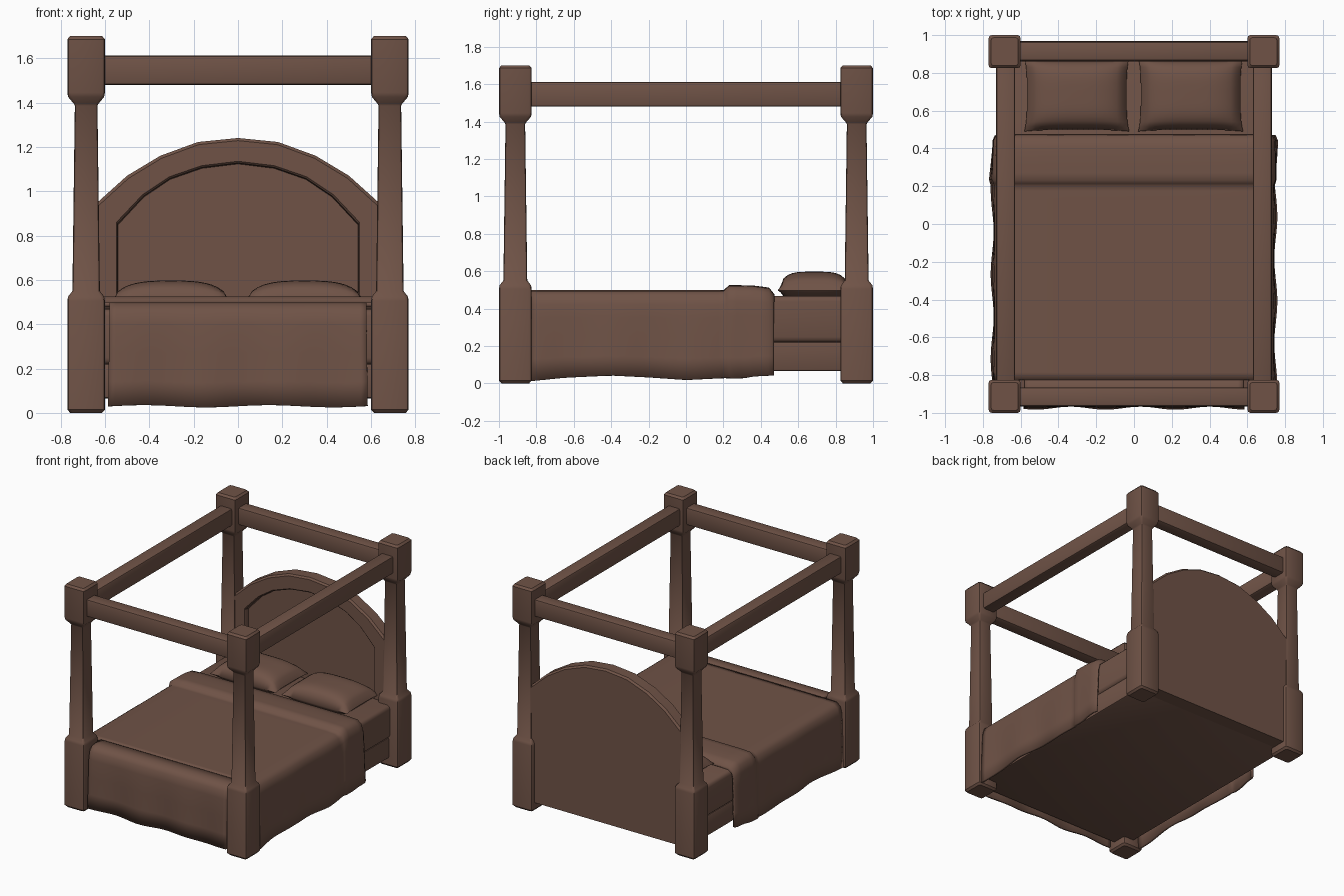
import bpy, bmesh, math

if "Cube" in bpy.data.objects:
    bpy.data.objects.remove(bpy.data.objects["Cube"])

wood = bpy.data.materials.new("warm brown")
wood.diffuse_color = (0.16, 0.086, 0.062, 1)
wood.use_nodes = True
wood.node_tree.nodes["Principled BSDF"].inputs["Base Color"].default_value = wood.diffuse_color


def finish(name, bm, angle=35):
    bmesh.ops.recalc_face_normals(bm, faces=bm.faces)
    me = bpy.data.meshes.new(name)
    bm.to_mesh(me)
    bm.free()
    me.materials.append(wood)
    ob = bpy.data.objects.new(name, me)
    bpy.context.collection.objects.link(ob)
    bpy.ops.object.select_all(action='DESELECT')
    ob.select_set(True)
    bpy.context.view_layer.objects.active = ob
    bpy.ops.object.shade_smooth_by_angle(angle=math.radians(angle))
    return ob


def box(name, x0, x1, y0, y1, z0, z1, bevel=0.012, segments=2):
    bm = bmesh.new()
    bmesh.ops.create_cube(bm, size=1)
    for v in bm.verts:
        v.co = (x0 + (v.co.x + .5) * (x1 - x0),
                y0 + (v.co.y + .5) * (y1 - y0),
                z0 + (v.co.z + .5) * (z1 - z0))
    bmesh.ops.bevel(bm, geom=bm.edges[:], offset=bevel, segments=segments,
                    profile=0.5, affect='EDGES')
    return finish(name, bm)


def lerp_table(table, t):
    for (a, fa), (b, fb) in zip(table, table[1:]):
        if t <= b:
            return fa + (fb - fa) * max(0, (t - a) / (b - a))
    return table[-1][1]


def sheet(name, rows, thickness=0.018):
    """Cloth strip from rows of points, thickened."""
    bm = bmesh.new()
    grid = [[bm.verts.new(p) for p in row] for row in rows]
    for r0, r1 in zip(grid, grid[1:]):
        for i in range(len(r0) - 1):
            bm.faces.new((r0[i], r0[i + 1], r1[i + 1], r1[i]))
    ob = finish(name, bm, 50)
    mod = ob.modifiers.new("thickness", 'SOLIDIFY')
    mod.thickness = thickness
    mod.offset = 0
    return ob


# Four posts: square blocks at foot and top, tapering shaft between
POST = [(0.072, 0), (0.085, 0.015), (0.085, 0.505), (0.081, 0.525), (0.062, 0.55),
        (0.051, 1.385), (0.056, 1.395), (0.081, 1.425), (0.085, 1.445),
        (0.085, 1.685), (0.072, 1.70)]
for sx, side in ((-1, "left"), (1, "right")):
    for sy, end in ((-1, "front"), (1, "back")):
        bm = bmesh.new()
        rings = []
        for h, z in POST:
            c = h * 0.8
            m = h * 0.945
            pts = [(h, -c), (h, c), (m, m), (c, h), (-c, h), (-m, m),
                   (-h, c), (-h, -c), (-m, -m), (-c, -h), (c, -h), (m, -m)]
            rings.append([bm.verts.new((sx * 0.685 + x, sy * 0.9125 + y * 1.03, z))
                          for x, y in pts])
        for a, b in zip(rings, rings[1:]):
            for i in range(12):
                j = (i + 1) % 12
                bm.faces.new((a[i], a[j], b[j], b[i]))
        bm.faces.new(rings[0])
        bm.faces.new(rings[-1])
        finish(f"{end}_{side}_post", bm, 40)

# Canopy rails
for s, name in ((-1, "left"), (1, "right")):
    box(name + "_canopy_rail", s * 0.68 - 0.05, s * 0.68 + 0.05, -0.88, 0.88, 1.48, 1.612)
for s, name in ((-1, "front"), (1, "back")):
    box(name + "_canopy_rail", -0.66, 0.66, s * 0.915 - 0.05, s * 0.915 + 0.05, 1.48, 1.612)

# Headboard: faceted arch with raised frame around a sunken panel
OUTER = [(0.65, 0.065), (0.65, 0.935), (0.50, 1.07), (0.35, 1.16), (0.18, 1.222)]
INNER = [(0.548, 0.20), (0.548, 0.86), (0.43, 0.985), (0.31, 1.065), (0.165, 1.115)]


def arch(half, top, y, shrink=0.0):
    pts = half + [(0, top)] + [(-x, z) for x, z in reversed(half)]
    return [(x * (1 - shrink), y, z - (shrink if z > 0.3 else 0)) for x, z in pts]


bm = bmesh.new()
layers = [arch(OUTER, 1.24, 0.968, 0.012), arch(OUTER, 1.24, 0.955),
          arch(OUTER, 1.24, 0.872), arch(OUTER, 1.24, 0.86, 0.012),
          arch(INNER, 1.135, 0.86), arch(INNER, 1.135, 0.868, 0.008),
          arch(INNER, 1.135, 0.90, 0.012)]
loops = [[bm.verts.new(p) for p in layer] for layer in layers]
for a, b in zip(loops, loops[1:]):
    for i in range(len(a)):
        j = (i + 1) % len(a)
        bm.faces.new((a[i], a[j], b[j], b[i]))
bm.faces.new(loops[0])
bm.faces.new(loops[-1])
finish("headboard", bm, 30)

# Bed base and mattress
box("bed_base", -0.695, 0.695, -0.945, 0.88, 0.065, 0.222)
box("mattress", -0.705, 0.705, -0.935, 0.88, 0.218, 0.468, 0.03, 3)

# Blanket over the bed, draped down both sides, with a raised folded band near the pillows
HALF = [(0.742, 0.03), (0.738, 0.14), (0.736, 0.25), (0.733, 0.35), (0.730, 0.42),
        (0.718, 0.465), (0.69, 0.486), (0.62, 0.489), (0.35, 0.49)]
PROFILE = [(-x, z) for x, z in HALF] + [(0, 0.49)] + HALF[::-1]
LIFT = [(-1, 0), (0.205, 0), (0.235, 0.027), (0.36, 0.024), (0.44, 0.014), (0.466, -0.02)]
HEM = [(-0.83, -0.018), (-0.65, 0), (-0.4, 0.012), (-0.2, 0.002), (0.0, -0.012),
       (0.2, -0.002), (0.3, -0.004), (0.37, 0.008), (0.466, 0.012)]
stations = [-0.825 + 0.04 * i for i in range(26)] + [0.205, 0.22, 0.235, 0.27, 0.31, 0.36,
                                                     0.40, 0.44, 0.458, 0.466]
rows = []
for y in stations:
    lift = lerp_table(LIFT, y)
    row = []
    for x, z in PROFILE:
        hang = max(0, (0.49 - z) / 0.46)
        sgn = (x > 0) - (x < 0)
        wave = 0.008 * math.sin(y * 14 + sgn) * hang
        out = 0.4 * lift if abs(x) > 0.68 else 0
        row.append((x + sgn * (wave + out), y,
                    z + lift * (1 - min(1, hang * 2)) + lerp_table(HEM, y) * hang ** 2))
    rows.append(row)
sheet("blanket", rows)

# Front drape hanging between the foot posts
DRAPE = [(-0.966, 0.03), (-0.964, 0.14), (-0.962, 0.27), (-0.96, 0.40), (-0.952, 0.455),
         (-0.93, 0.482), (-0.89, 0.489), (-0.80, 0.489)]
rows = []
for i in range(41):
    x = -0.585 + 1.17 * i / 40
    row = []
    for y, z in DRAPE:
        hang = max(0, (0.49 - z) / 0.46)
        row.append((x * (1 + 0.01 * (hang - 1)),
                    y + 0.008 * math.sin(x * 17 + 1) * hang,
                    z + 0.005 * math.sin(x * 11) * hang ** 2))
    rows.append(row)
sheet("blanket_front_drape", rows)

# Two plump pillows with pulled-out corners
for cx, name in ((-0.303, "left_pillow"), (0.30, "right_pillow")):
    bm = bmesh.new()
    for up, height in ((1, 0.10), (-1, 0.05)):
        made = bmesh.ops.create_grid(bm, x_segments=20, y_segments=16, size=1)
        for v in made["verts"]:
            u, w = v.co.x, v.co.y
            puff = math.sqrt(max(0, (1 - abs(u) ** 3) * (1 - abs(w) ** 4)))
            v.co = (cx + 0.278 * u * (1 - 0.05 * (1 - w ** 4)),
                    0.685 + 0.195 * w * (1 - 0.04 * (1 - u ** 4)),
                    0.497 + up * height * puff)
    bmesh.ops.remove_doubles(bm, verts=bm.verts[:], dist=0.0005)
    finish(name, bm, 70)
